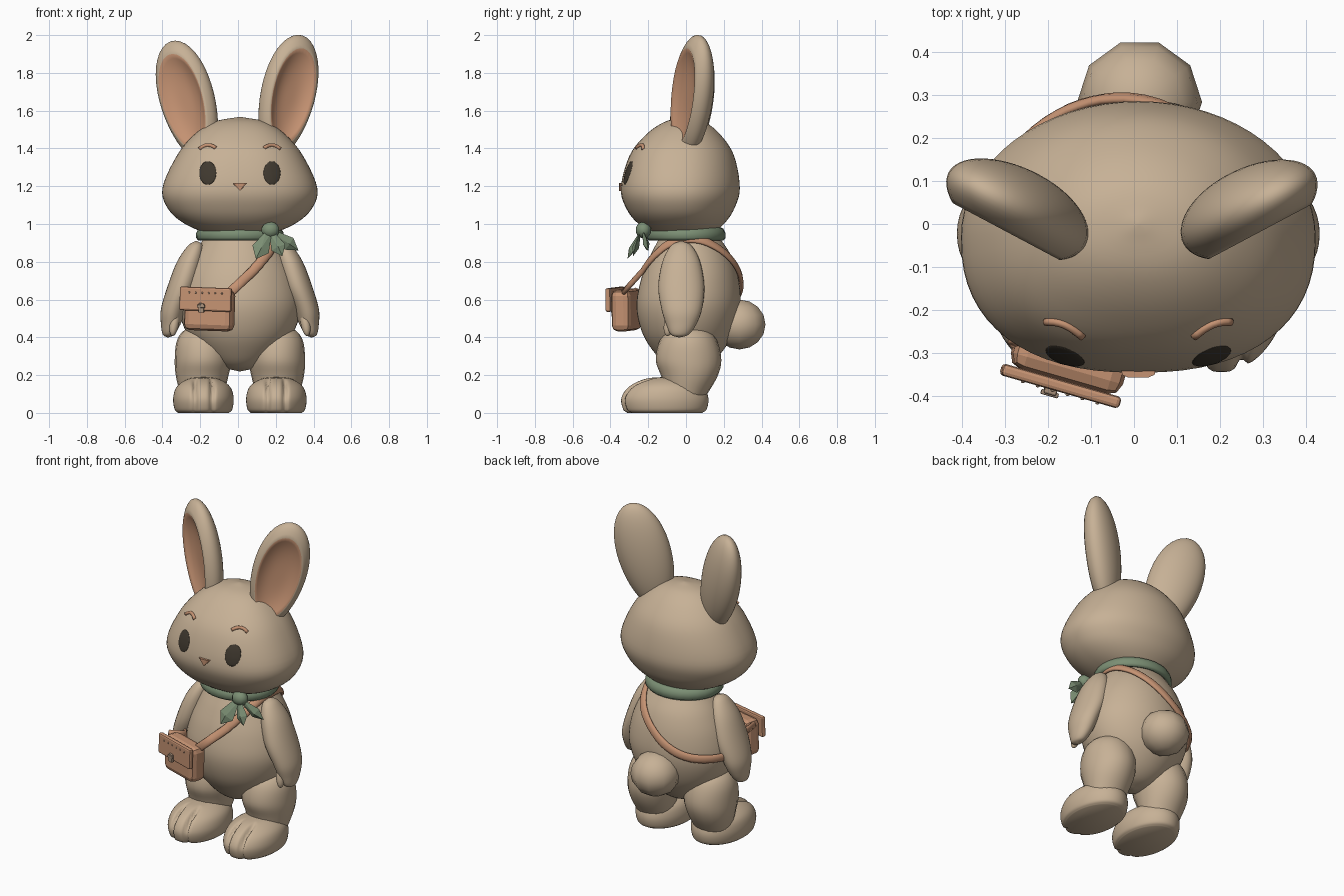
import bpy, bmesh, math
from mathutils import Matrix, Vector
from mathutils.bvhtree import BVHTree

cube = bpy.data.objects.get("Cube")
if cube:
    bpy.data.objects.remove(cube)

CX = 0.01  # symmetry plane of the figure


def material(name, rgb):
    m = bpy.data.materials.new(name)
    m.use_nodes = True
    m.diffuse_color = (*rgb, 1)
    b = next(n for n in m.node_tree.nodes if n.type == 'BSDF_PRINCIPLED')
    b.inputs["Base Color"].default_value = (*rgb, 1)
    b.inputs["Roughness"].default_value = 0.8
    return m


FUR = material("tan fur", (0.57, 0.44, 0.305))
PINK = material("terracotta leather", (0.56, 0.29, 0.17))
DARK = material("dark brown", (0.05, 0.04, 0.028))
GREEN = material("sage cloth", (0.2, 0.275, 0.175))
METAL = material("dull metal", (0.38, 0.27, 0.19))


def finish(name, bm, *mats, smooth=True):
    bmesh.ops.recalc_face_normals(bm, faces=bm.faces)
    me = bpy.data.meshes.new(name)
    bm.to_mesh(me)
    bm.free()
    for m in mats:
        me.materials.append(m)
    me.polygons.foreach_set("use_smooth", [smooth] * len(me.polygons))
    ob = bpy.data.objects.new(name, me)
    bpy.context.collection.objects.link(ob)
    return ob


def spline(pts, steps=5):
    """Smooth curve through tuples of any length."""
    vs = [Vector(p) for p in pts]
    vs = [2 * vs[0] - vs[1]] + vs + [2 * vs[-1] - vs[-2]]
    out = []
    for a, b, c, d in zip(vs, vs[1:], vs[2:], vs[3:]):
        for k in range(steps):
            t = k / steps
            out.append(b + (c - a) * t / 2 + (a - 2.5 * b + 2 * c - d / 2) * t * t
                       + (1.5 * (b - c) + (d - a) / 2) * t ** 3)
    return out + [vs[-2]]


def skin(bm, rings, closed=False):
    loops = [[bm.verts.new(p) for p in r] for r in rings]
    for a, b in zip(loops, loops[1:] + (loops[:1] if closed else [])):
        for i in range(len(a)):
            bm.faces.new((a[i - 1], a[i], b[i], b[i - 1]))
    if not closed:
        bm.faces.new(loops[0])
        bm.faces.new(loops[-1])


def loft(rings, side=1, segs=40, power=2.0):
    """Rings are (z, centre x, half width, front y, back y)."""
    bm = bmesh.new()
    out = []
    for z, x, w, f, b in spline(rings):
        mid = (f + b) / 2
        ring = []
        for k in range(segs):
            a = math.tau * k / segs
            c, s = math.cos(a), math.sin(a)
            p = 2 / power if s < 0 else 1
            ring.append((CX + side * (x + w * math.copysign(abs(c) ** p, c)),
                         mid + (b - f) / 2 * math.copysign(abs(s) ** p, s), z))
        out.append(ring)
    skin(bm, out)
    bmesh.ops.recalc_face_normals(bm, faces=bm.faces)
    bm.normal_update()
    return bm


def ball(name, loc, scale, mat, rot=(0, 0, 0), segs=24, rings=16):
    bm = bmesh.new()
    bmesh.ops.create_uvsphere(bm, u_segments=segs, v_segments=rings, radius=1)
    turn = Matrix.Identity(4)
    for axis, ang in zip("XYZ", rot):
        turn = Matrix.Rotation(math.radians(ang), 4, axis) @ turn
    bm.transform(Matrix.Translation(loc) @ turn @ Matrix.Diagonal((*scale, 1)))
    return finish(name, bm, mat)


def tube(name, pts, normals, half_w, half_t, mat, closed=False, segs=10):
    """Band with an oval section, lying flat against the given normals."""
    rings = []
    n = len(pts)
    for i, p in enumerate(pts):
        ahead = pts[(i + 1) % n] if closed else pts[min(i + 1, n - 1)]
        back = pts[i - 1] if closed else pts[max(i - 1, 0)]
        s = (ahead - back).cross(normals[i]).normalized()
        up = s.cross(ahead - back).normalized()
        rings.append([p + s * half_w * math.cos(math.tau * k / segs)
                      + up * half_t * math.sin(math.tau * k / segs) for k in range(segs)])
    bm = bmesh.new()
    skin(bm, rings, closed)
    return finish(name, bm, mat)


# Head, body and tail
bm = loft([(0.93, 0, 0.005, -0.03, -0.02), (0.945, 0, 0.15, -0.15, 0.12),
           (1.0, 0, 0.29, -0.25, 0.2), (1.08, 0, 0.38, -0.315, 0.255),
           (1.19, 0, 0.41, -0.345, 0.285), (1.36, 0, 0.335, -0.3, 0.255),
           (1.47, 0, 0.245, -0.215, 0.185), (1.54, 0, 0.14, -0.115, 0.1),
           (1.567, 0, 0.005, -0.005, 0.005)], segs=64, power=2.35)
head_tree = BVHTree.FromBMesh(bm)
finish("head", bm, FUR)

bm = loft([(0.22, 0, 0.005, 0, 0.01), (0.245, 0, 0.1, -0.09, 0.1),
           (0.31, 0, 0.19, -0.16, 0.18), (0.42, 0, 0.28, -0.23, 0.25),
           (0.56, 0, 0.325, -0.262, 0.288), (0.7, 0, 0.305, -0.24, 0.28),
           (0.82, 0, 0.255, -0.195, 0.245), (0.91, 0, 0.2, -0.15, 0.19),
           (0.98, 0, 0.16, -0.12, 0.14)], segs=48)
body_tree = BVHTree.FromBMesh(bm)
finish("body", bm, FUR)
ball("tail", (CX + 0.003, 0.283, 0.468), (0.145, 0.145, 0.132), FUR, (0, 0, 18), 10, 8)


def face_y(x, z):
    hit = head_tree.ray_cast(Vector((x, -1, z)), Vector((0, 1, 0)))[0]
    return hit.y if hit else 0


def ear(name, side, loc, tilt):
    """Thick egg with a hollowed coloured front."""
    bm = bmesh.new()
    bmesh.ops.create_uvsphere(bm, u_segments=40, v_segments=28, radius=1)
    bm.transform(Matrix.Rotation(math.pi / 2, 4, 'X'))
    for f in bm.faces:
        c = f.calc_center_median()
        f.material_index = int(c.y < 0 and math.hypot(c.x, c.z) < 0.76)
    for v in bm.verts:
        r = math.hypot(v.co.x, v.co.z)
        if v.co.y < 0 and r < 0.76:
            v.co.y = -0.2 - 0.4 * (r / 0.76) ** 3
        v.co.x *= 1 + 0.1 * v.co.z
    bm.transform(Matrix.Translation(loc)
                 @ Matrix.Rotation(math.radians(side * 28), 4, 'Z')
                 @ Matrix.Rotation(math.radians(side * tilt), 4, 'Y')
                 @ Matrix.Diagonal((0.155, 0.094, 0.335, 1)))
    finish(name, bm, FUR, PINK)


ear("left_ear", 1, (0.262, 0.032, 1.675), 15)
ear("right_ear", -1, (-0.265, 0.032, 1.648), 18)

# Paired parts
for label, side in (("left", 1), ("right", -1)):
    finish(label + "_arm", loft([
        (0.91, 0.23, 0.004, -0.03, -0.02), (0.885, 0.235, 0.04, -0.08, 0.03),
        (0.8, 0.265, 0.068, -0.125, 0.075), (0.67, 0.305, 0.078, -0.147, 0.097),
        (0.55, 0.35, 0.068, -0.13, 0.085), (0.47, 0.366, 0.052, -0.105, 0.055),
        (0.415, 0.378, 0.03, -0.08, 0.015), (0.4, 0.38, 0.004, -0.04, -0.03)], side, 28), FUR)
    ball(label + "_thumb", (CX + side * 0.347, -0.085, 0.48), (0.026, 0.03, 0.075), FUR,
         (-12, -side * 8, 0))
    finish(label + "_leg", loft([
        (0.47, 0.19, 0.004, 0.01, 0.02), (0.44, 0.19, 0.1, -0.09, 0.12),
        (0.38, 0.192, 0.142, -0.14, 0.165), (0.28, 0.195, 0.15, -0.16, 0.187),
        (0.19, 0.2, 0.138, -0.13, 0.165), (0.08, 0.2, 0.11, -0.1, 0.1)], side, 20), FUR)

    # Foot with toe grooves pressed into the front
    bm = loft([(0.0, 0.193, 0.135, -0.31, 0.085), (0.02, 0.193, 0.153, -0.333, 0.11),
               (0.08, 0.193, 0.16, -0.342, 0.118), (0.14, 0.193, 0.14, -0.3, 0.09),
               (0.18, 0.193, 0.08, -0.215, 0.01), (0.19, 0.193, 0.004, -0.12, -0.11)], side, 96)
    for v in bm.verts:
        off = abs(v.co.x - CX - side * 0.193) - 0.045
        reach = min(max((-0.17 - v.co.y) / 0.08, 0), 1)
        dent = 0.022 * reach * math.exp(-(off / 0.011) ** 2)
        v.co.y += dent
        v.co.z -= dent * 0.8 * min(v.co.z / 0.1, 1)
    finish(label + "_foot", bm, FUR)

    # Eye hugging the head, and brow
    eye = ball(label + "_eye", (CX + side * 0.17, 0, 1.27), (0.045, 0.062, 1), DARK, (90, 0, 0))
    for v in eye.data.vertices:
        v.co.y = face_y(v.co.x, v.co.z) + 0.006 * v.co.y
    arc = []
    for k in range(9):
        t = k / 4 - 1
        x, z = CX + side * (0.172 + 0.043 * t), 1.418 - 0.018 * t * t - 0.003 * t
        arc.append(Vector((x, face_y(x, z) - 0.003, z)))
    tube(label + "_brow", arc, [Vector((0, -1, 0.4))] * 9, 0.01, 0.009, PINK)


def hull(name, pts, mat):
    bm = bmesh.new()
    for p in pts:
        bm.verts.new(p)
    bmesh.ops.convex_hull(bm, input=bm.verts)
    return finish(name, bm, mat, smooth=False)


# Nose
nose = []
for x, z in ((-0.04, 1.217), (0.04, 1.217), (0, 1.176)):
    y = face_y(CX, 1.2)
    nose += [(CX + x, y + 0.02, z), (CX + x * 0.95, y - 0.006, z), (CX + x * 0.6, y - 0.012, z)]
hull("nose", nose, PINK)

# Neckerchief
angles = [math.tau * k / 28 for k in range(28)]
tube("scarf_band", [Vector((CX + 0.212 * math.cos(a), 0.19 * math.sin(a), 0.948)) for a in angles],
     [Vector((math.cos(a), math.sin(a), 0.25)) for a in angles], 0.036, 0.02, GREEN, True, 8)
ball("scarf_knot", (0.172, -0.225, 0.968), (0.05, 0.042, 0.044), GREEN, segs=10, rings=7)


def leaf(name, a, b, width):
    a, b = Vector(a), Vector(b)
    mid = a.lerp(b, 0.65)
    s = (b - a).cross(Vector((0, 1, 0))).normalized() * width
    n = (b - a).cross(s).normalized() * 0.018
    hull(name, [a - s * 0.3, a + s * 0.3, b, mid + s, mid - s, mid + n, mid - n], GREEN)


leaf("scarf_end_inner", (0.165, -0.24, 0.96), (0.095, -0.31, 0.815), 0.048)
leaf("scarf_end_outer", (0.18, -0.23, 0.96), (0.32, -0.2, 0.86), 0.038)
leaf("scarf_end_middle", (0.175, -0.24, 0.96), (0.235, -0.28, 0.83), 0.04)

# Shoulder strap laid over the body
path = spline([(0.09, -0.27, 0.77), (0.165, -0.2, 0.85), (0.215, -0.1, 0.915), (0.22, 0.03, 0.925),
               (0.2, 0.14, 0.9), (0.11, 0.24, 0.8), (-0.04, 0.3, 0.68), (-0.18, 0.26, 0.61),
               (-0.29, 0.12, 0.585), (-0.32, -0.05, 0.58), (-0.27, -0.18, 0.6)])
points, normals = [], []
for p in path:
    hit, nor, _, _ = body_tree.find_nearest(p)
    points.append(hit + nor * 0.012)
    normals.append(nor)
front = Vector((-0.045, -0.335, 0.635))
points = [front, front.lerp(points[0], 0.5)] + points + [Vector((-0.28, -0.28, 0.64))]
normals = [normals[0]] * 2 + normals + [normals[-1]]
tube("bag_strap", points, normals, 0.026, 0.013, PINK)

# Satchel
frame = (Matrix.Translation((-0.158, -0.315, 0.55)) @ Matrix.Rotation(math.radians(-16), 4, 'Z')
         @ Matrix.Rotation(math.radians(2), 4, 'Y'))


def block(name, loc, size, mat, bevel):
    bm = bmesh.new()
    bmesh.ops.create_cube(bm, size=1)
    bm.transform(Matrix.Diagonal((*size, 1)))
    bmesh.ops.bevel(bm, geom=bm.edges[:], offset=bevel, segments=2, profile=0.5, affect='EDGES')
    bm.transform(frame @ Matrix.Translation(loc))
    finish(name, bm, mat, smooth=False)


block("bag_body", (0.008, 0.002, -0.005), (0.265, 0.105, 0.22), PINK, 0.032)
block("bag_flap", (0.003, -0.062, 0.052), (0.285, 0.028, 0.125), PINK, 0.009)
block("bag_clasp", (-0.015, -0.078, 0.005), (0.03, 0.02, 0.05), METAL, 0.004)
block("clasp_bar", (-0.015, -0.086, 0.014), (0.042, 0.012, 0.016), METAL, 0.003)
for k in range(6):
    ball("bag_rivet", frame @ Vector((-0.085 + 0.036 * k, -0.076, 0.085)), (0.005, 0.004, 0.005),
         METAL, segs=8, rings=6)
